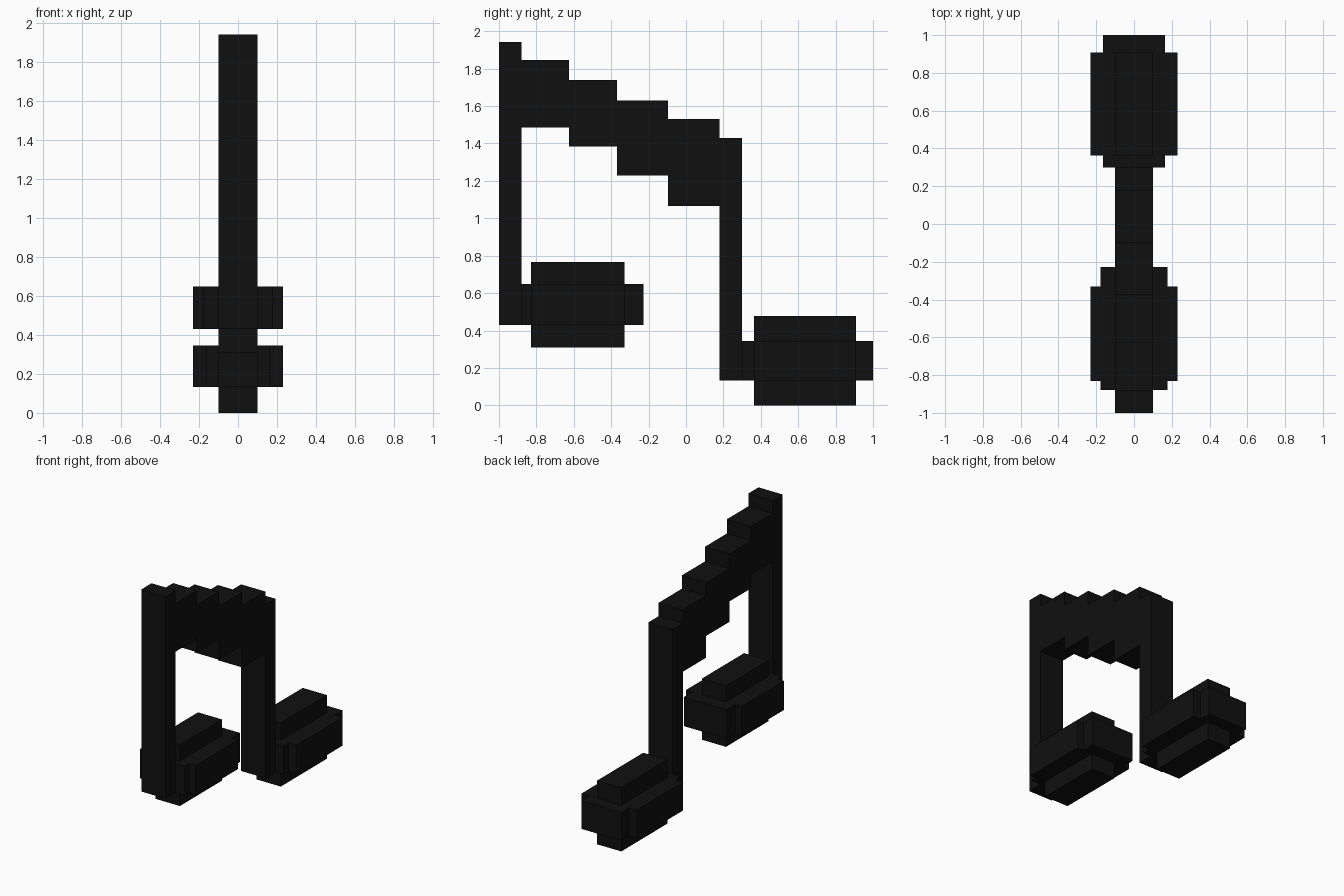
import bpy

cube = bpy.data.objects.get("Cube")
if cube:
    bpy.data.objects.remove(cube, do_unlink=True)

black = bpy.data.materials.new("black")
black.use_nodes = True
colour = (0.005, 0.005, 0.005, 1)
black.diffuse_color = colour
black.node_tree.nodes["Principled BSDF"].inputs["Base Color"].default_value = colour


def block(name, half_width, y0, y1, z0, z1):
    """Box centred on x = 0, spanning the given y and z ranges."""
    bpy.ops.mesh.primitive_cube_add(size=1, location=(0, (y0 + y1) / 2, (z0 + z1) / 2))
    ob = bpy.context.object
    ob.name = name
    ob.scale = (2 * half_width, y1 - y0, z1 - z0)
    bpy.ops.object.transform_apply(location=False, rotation=False, scale=True)
    ob.data.materials.append(black)


def note_head(name, body_y, end_y, end_half, mid_z, full_z):
    """Blocky rounded head: wide body, narrower ends, and a tall centre ridge."""
    block(name + "_body", 0.23, *body_y, *mid_z)
    block(name + "_ends", end_half, *end_y, *mid_z)
    block(name + "_ridge", 0.1, *body_y, *full_z)


# Upright stems
STEM = 0.1
block("front_stem", STEM, -1.0, -0.88, 0.43, 1.943)
block("back_stem", STEM, 0.18, 0.3, 0.133, 1.43)

# Stepped beam descending from the front stem to the back stem
beam_y = [-0.88, -0.625, -0.37, -0.095, 0.18]
beam_z = [(1.485, 1.847), (1.383, 1.74), (1.23, 1.63), (1.067, 1.53)]
for i, (bottom, top) in enumerate(beam_z):
    block(f"beam_step_{i + 1}", STEM, beam_y[i], beam_y[i + 1], bottom, top)

# Note heads
note_head("front_head", (-0.83, -0.33), (-0.88, -0.228), 0.177, (0.43, 0.648), (0.31, 0.767))
note_head("back_head", (0.363, 0.908), (0.3, 1.0), 0.165, (0.133, 0.345), (0.0, 0.477))
